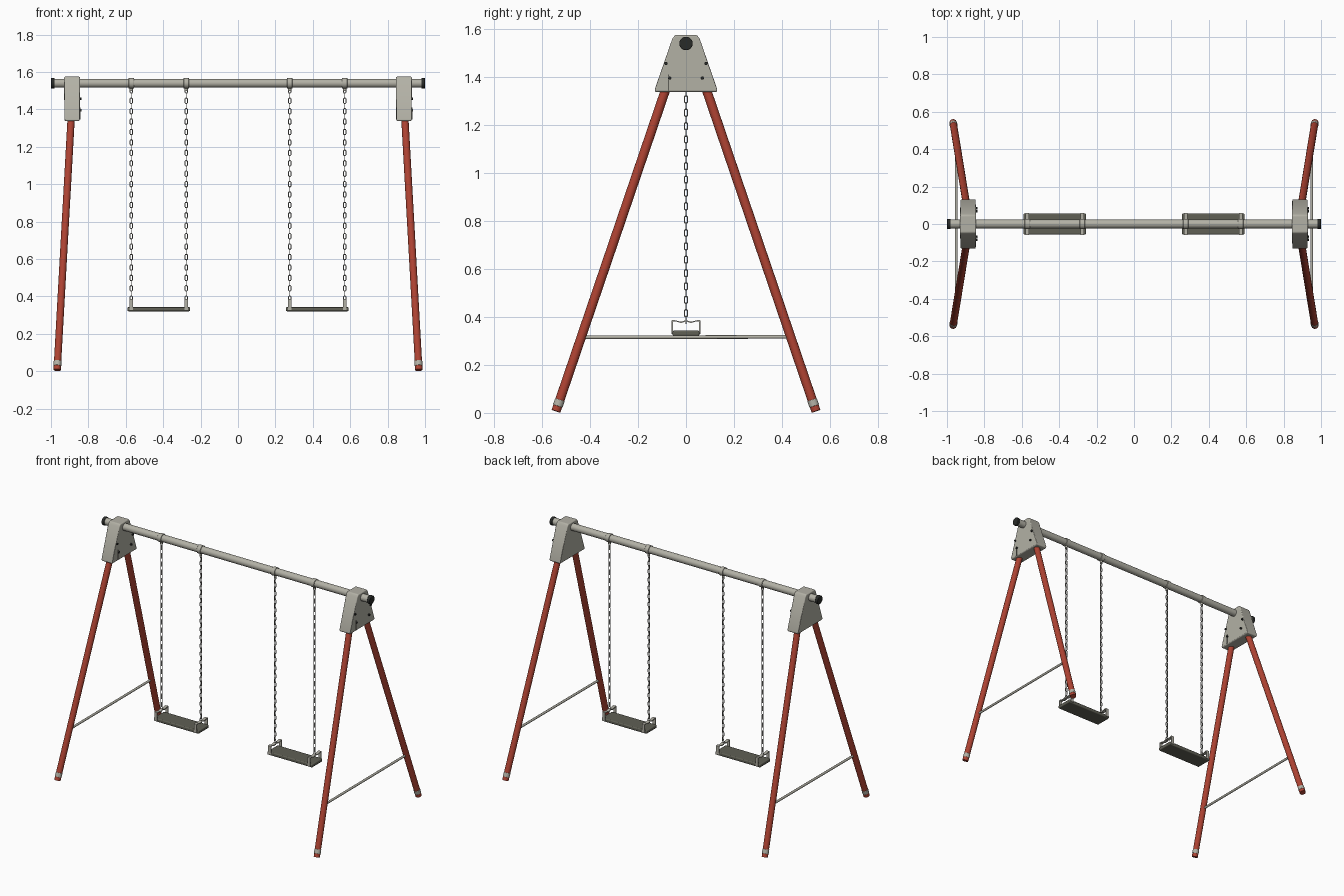
import bpy, bmesh, math
from mathutils import Vector, Matrix

if "Cube" in bpy.data.objects:
    bpy.data.objects.remove(bpy.data.objects["Cube"])


def mat(name, c):
    m = bpy.data.materials.new(name)
    m.diffuse_color = (*c, 1)
    m.use_nodes = True
    m.node_tree.nodes["Principled BSDF"].inputs["Base Color"].default_value = m.diffuse_color
    return m


GREY = mat("warm grey", (0.45, 0.44, 0.38))
RED = mat("red paint", (0.42, 0.055, 0.032))
DARK = mat("black plastic", (0.022, 0.024, 0.022))
SEAT = mat("dark olive grey", (0.115, 0.115, 0.09))
STEEL = mat("chain steel", (0.34, 0.335, 0.31))


def finish(name, bm, m, bevel=0, smooth=True):
    bmesh.ops.recalc_face_normals(bm, faces=bm.faces[:])
    me = bpy.data.meshes.new(name)
    bm.to_mesh(me)
    bm.free()
    ob = bpy.data.objects.new(name, me)
    bpy.context.collection.objects.link(ob)
    me.materials.append(m)
    if bevel:
        b = ob.modifiers.new("bevel", 'BEVEL')
        b.width, b.segments, b.limit_method = bevel, 3, 'ANGLE'
    if smooth:
        bpy.ops.object.select_all(action='DESELECT')
        ob.select_set(True)
        bpy.context.view_layer.objects.active = ob
        bpy.ops.object.shade_smooth_by_angle(angle=math.radians(35))
    return ob


def rod(name, a, b, r, m, sides=24, bevel=0):
    a, b = Vector(a), Vector(b)
    d = b - a
    bm = bmesh.new()
    M = Matrix.Translation((a + b) / 2) @ d.to_track_quat('Z', 'Y').to_matrix().to_4x4()
    bmesh.ops.create_cone(bm, cap_ends=True, segments=sides, radius1=r, radius2=r,
                          depth=d.length, matrix=M)
    return finish(name, bm, m, bevel)


def box(name, c, s, m, bevel=0):
    bm = bmesh.new()
    bmesh.ops.create_cube(bm, size=1, matrix=Matrix.Translation(c) @ Matrix.Diagonal((*s, 1)))
    return finish(name, bm, m, bevel)


def prism(name, pts, x, w, m, bevel=0, wb=None):
    """Extrude a y-z outline along x; wb is the width at the lowest points."""
    wb = wb or w
    lo = min(p[1] for p in pts)
    bm = bmesh.new()
    sides = []
    for s in (-1, 1):
        sides.append([bm.verts.new((x + s * (wb if z == lo else w) / 2, y, z)) for y, z in pts])
    n = len(pts)
    bm.faces.new(sides[0])
    bm.faces.new(sides[1][::-1])
    for i in range(n):
        j = (i + 1) % n
        bm.faces.new((sides[0][i], sides[0][j], sides[1][j], sides[1][i]))
    return finish(name, bm, m, bevel)


def add_link(bm, centre, turn, half=0.0175, r=0.0065, wire=0.0026):
    """One oval chain link, swept round a stadium path."""
    rings = []
    R = Matrix.Rotation(turn, 3, 'Z')
    for i in range(12):
        t = 2 * math.pi * (i + 0.5) / 12
        out = Vector((math.cos(t), 0, math.sin(t)))
        off = (half - r - wire) * (1 if out.z > 0 else -1)
        ring = []
        for k in range(6):
            u = 2 * math.pi * k / 6
            p = out * (r + wire * math.cos(u)) + Vector((0, wire * math.sin(u), off))
            ring.append(bm.verts.new(centre + R @ p))
        rings.append(ring)
    for i in range(12):
        a, b = rings[i], rings[(i + 1) % 12]
        for k in range(6):
            l = (k + 1) % 6
            bm.faces.new((a[k], a[l], b[l], b[k]))


BAR_Z = 1.54
# top bar and its end caps
rod("top_bar", (-0.985, 0, BAR_Z), (0.985, 0, BAR_Z), 0.0235, GREY, 32)
for s, side in ((-1, "left"), (1, "right")):
    rod(side + "_bar_cap", (s * 0.98, 0, BAR_Z), (s * 1.0, 0, BAR_Z), 0.028, DARK, 24, 0.004)

    # tapered corner bracket
    cx = s * 0.887
    outline = [(-0.13, 1.338), (0.13, 1.338), (0.13, 1.35), (0.057, 1.56), (0.046, 1.575),
               (-0.046, 1.575), (-0.057, 1.56), (-0.13, 1.35)]
    prism(side + "_bracket", outline, cx, 0.086, GREY, 0.006, 0.078)
    # bolts, on the +x face of both brackets
    for y, z in ((0.083, 1.457), (0.068, 1.396)):
        for t in (-1, 1):
            rod(side + "_bolt", (cx + 0.03, t * y, z), (cx + 0.049, t * y, z), 0.007, DARK, 10)
    rod(side + "_pin", (cx + 0.043, -0.073, 1.345), (cx + 0.043, -0.073, 1.41), 0.003, GREY, 8)

    # legs with foot collars
    for t, end in ((-1, "front"), (1, "back")):
        foot = Vector((s * 0.967, t * 0.542, 0.007))
        top = Vector((s * 0.885, t * 0.04, 1.48))
        d = (top - foot).normalized()
        rod(f"{side}_{end}_leg", foot, top, 0.0195, RED, 24)
        rod(f"{side}_{end}_foot_collar", foot + d * 0.022, foot + d * 0.05, 0.021, GREY, 24, 0.002)
    # cross brace between the legs
    rod(side + "_brace", (s * 0.95, -0.435, 0.315), (s * 0.95, 0.435, 0.317), 0.0075, GREY, 16)

    # seat
    sx = s * 0.4235
    box(side + "_seat", (sx, 0, 0.332), (0.336, 0.112, 0.022), SEAT, 0.006)
    for e in (-1, 1):
        x = sx + e * 0.147
        # collar and eye on the bar
        rod("bar_collar", (x - 0.014, 0, BAR_Z), (x + 0.014, 0, BAR_Z), 0.028, GREY, 24, 0.002)
        rod("collar_eye", (x, 0, 1.498), (x, 0, 1.525), 0.008, GREY, 12)
        # strap hanger on the seat end
        w = 0.0055
        up = [(-0.060, 0.328), (-0.060, 0.386), (-0.048, 0.387), (-0.022, 0.380), (0, 0.387)]
        up += [(-y, z) for y, z in up[-2::-1]]
        inner = [(y * 0.91, z - (w if z > 0.33 else 0)) for y, z in up]
        prism("seat_hanger", up + inner[::-1], x, 0.02, GREY)
        # chain
        bm = bmesh.new()
        n = 41
        for i in range(n):
            z = 0.388 + (1.502 - 0.388) * i / (n - 1)
            add_link(bm, Vector((x, 0, z)), math.pi / 2 * (i % 2))
        finish("chain", bm, STEEL)
